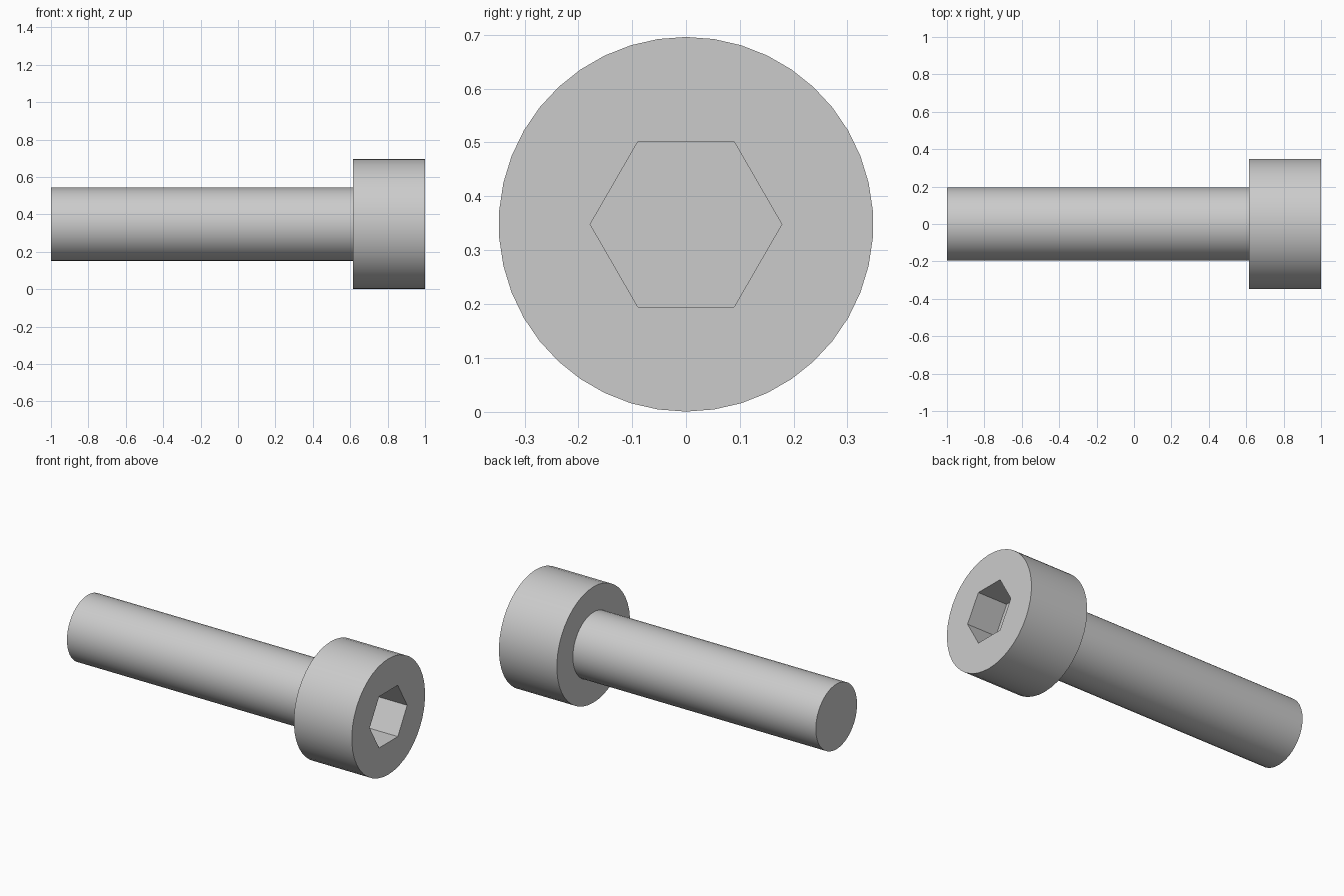
import bpy, bmesh, math

cube = bpy.data.objects.get("Cube")
if cube:
    bpy.data.objects.remove(cube, do_unlink=True)

SIDES = 42
HEAD_R, SHAFT_R, SOCKET_R = 0.348, 0.196, 0.178
SHOULDER_X, SOCKET_DEPTH = 0.615, 0.195

steel = bpy.data.materials.new("plain_grey_steel")
steel.use_nodes = True
grey = (0.6, 0.6, 0.6, 1)
steel.diffuse_color = grey
steel.node_tree.nodes["Principled BSDF"].inputs["Base Color"].default_value = grey


def ring(bm, x, radius, sides, start=0.0):
    """Closed loop of verts and edges around the screw axis."""
    verts = []
    for i in range(sides):
        a = start + math.tau * i / sides
        verts.append(bm.verts.new((x, radius * math.sin(a), HEAD_R + radius * math.cos(a))))
    edges = [bm.edges.new((v, verts[(i + 1) % sides])) for i, v in enumerate(verts)]
    return verts, edges


def wall(bm, a, b):
    """Side faces between two rings of equal count."""
    for i in range(len(a)):
        j = (i + 1) % len(a)
        bm.faces.new((a[i], a[j], b[j], b[i]))


def finish(bm, name):
    bmesh.ops.recalc_face_normals(bm, faces=bm.faces)
    for f in bm.faces:
        f.smooth = True
    for e in bm.edges:
        e.smooth = e.calc_face_angle(0) < math.radians(30)
    mesh = bpy.data.meshes.new(name)
    bm.to_mesh(mesh)
    bm.free()
    mesh.materials.append(steel)
    bpy.context.collection.objects.link(bpy.data.objects.new(name, mesh))


# Shaft: plain cylinder running slightly into the head
bm = bmesh.new()
tip, _ = ring(bm, -1, SHAFT_R, SIDES)
root, _ = ring(bm, SHOULDER_X + 0.02, SHAFT_R, SIDES)
wall(bm, tip, root)
bm.faces.new(tip)
bm.faces.new(root)
finish(bm, "shaft")

# Head: cylinder with a hexagonal socket sunk into its end face
bm = bmesh.new()
back, _ = ring(bm, SHOULDER_X, HEAD_R, SIDES)
rim, rim_edges = ring(bm, 1, HEAD_R, SIDES)
mouth, mouth_edges = ring(bm, 1, SOCKET_R, 6, math.pi / 6)
floor, _ = ring(bm, 1 - SOCKET_DEPTH, SOCKET_R, 6, math.pi / 6)
bm.faces.new(back)
wall(bm, back, rim)
bmesh.ops.triangle_fill(bm, edges=rim_edges + mouth_edges, use_beauty=True)
wall(bm, mouth, floor)
bm.faces.new(floor)
finish(bm, "socket_head")
